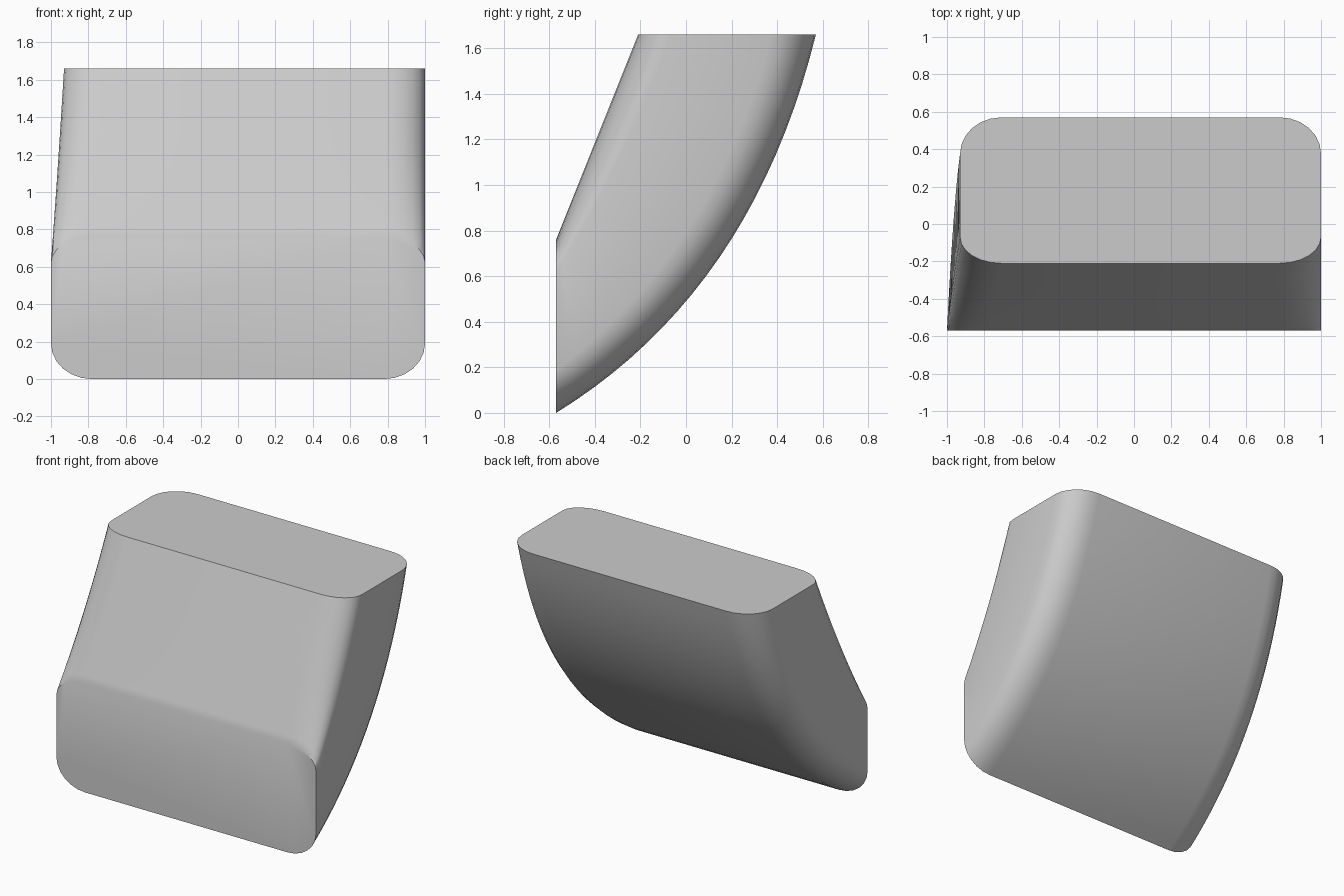
import bpy, bmesh, math
from mathutils import Vector

if "Cube" in bpy.data.objects:
    bpy.data.objects.remove(bpy.data.objects["Cube"])

# Single plain grey material
grey = bpy.data.materials.new("plain_grey")
grey.use_nodes = True
colour = (0.6, 0.6, 0.6, 1)
grey.diffuse_color = colour
grey.node_tree.nodes["Principled BSDF"].inputs["Base Color"].default_value = colour

STEPS, CORNER = 20, 6

# Side profile guides in (y, z): straight inner slope, curved outer back
inner_a, inner_b = Vector((-0.57, 0.76)), Vector((-0.21, 1.66))
outer_a, outer_c, outer_b = Vector((-0.57, 0)), Vector((0.29, 0.53)), Vector((0.57, 1.66))


def section(t):
    """Rounded rectangle spanning the inner and outer guides."""
    inner = inner_a.lerp(inner_b, t)
    outer = outer_a.lerp(outer_c, t).lerp(outer_c.lerp(outer_b, t), t)
    x0, x1 = -1 + 0.07 * t, 1
    rx = 0.22
    # corner: x, x sign, position across, size across, across sign, start angle
    corners = [(x1 - rx, 0.75, 0.25, 0), (x0 + rx, 0.75, 0.25, 90),
               (x0 + rx, 0.18, 0.18, 180), (x1 - rx, 0.18, 0.18, 270)]
    points = []
    for cx, cv, rv, start in corners:
        for i in range(CORNER + 1):
            a = math.radians(start + 90 * i / CORNER)
            p = inner.lerp(outer, cv + rv * math.sin(a))
            points.append((cx + rx * math.cos(a), p.x, p.y))
    return points


# Loft the sections into a closed block
bm = bmesh.new()
rings = [[bm.verts.new(p) for p in section(i / STEPS)] for i in range(STEPS + 1)]
for low, high in zip(rings, rings[1:]):
    for i in range(len(low)):
        j = (i + 1) % len(low)
        bm.faces.new((low[i], low[j], high[j], high[i]))
bm.faces.new(rings[0])
bm.faces.new(rings[-1])
bmesh.ops.recalc_face_normals(bm, faces=bm.faces)
mesh = bpy.data.meshes.new("curved_block")
bm.to_mesh(mesh)
bm.free()
mesh.materials.append(grey)

block = bpy.data.objects.new("curved_block", mesh)
bpy.context.collection.objects.link(block)
bpy.context.view_layer.objects.active = block
block.select_set(True)
bpy.ops.object.shade_smooth_by_angle(angle=math.radians(30))
